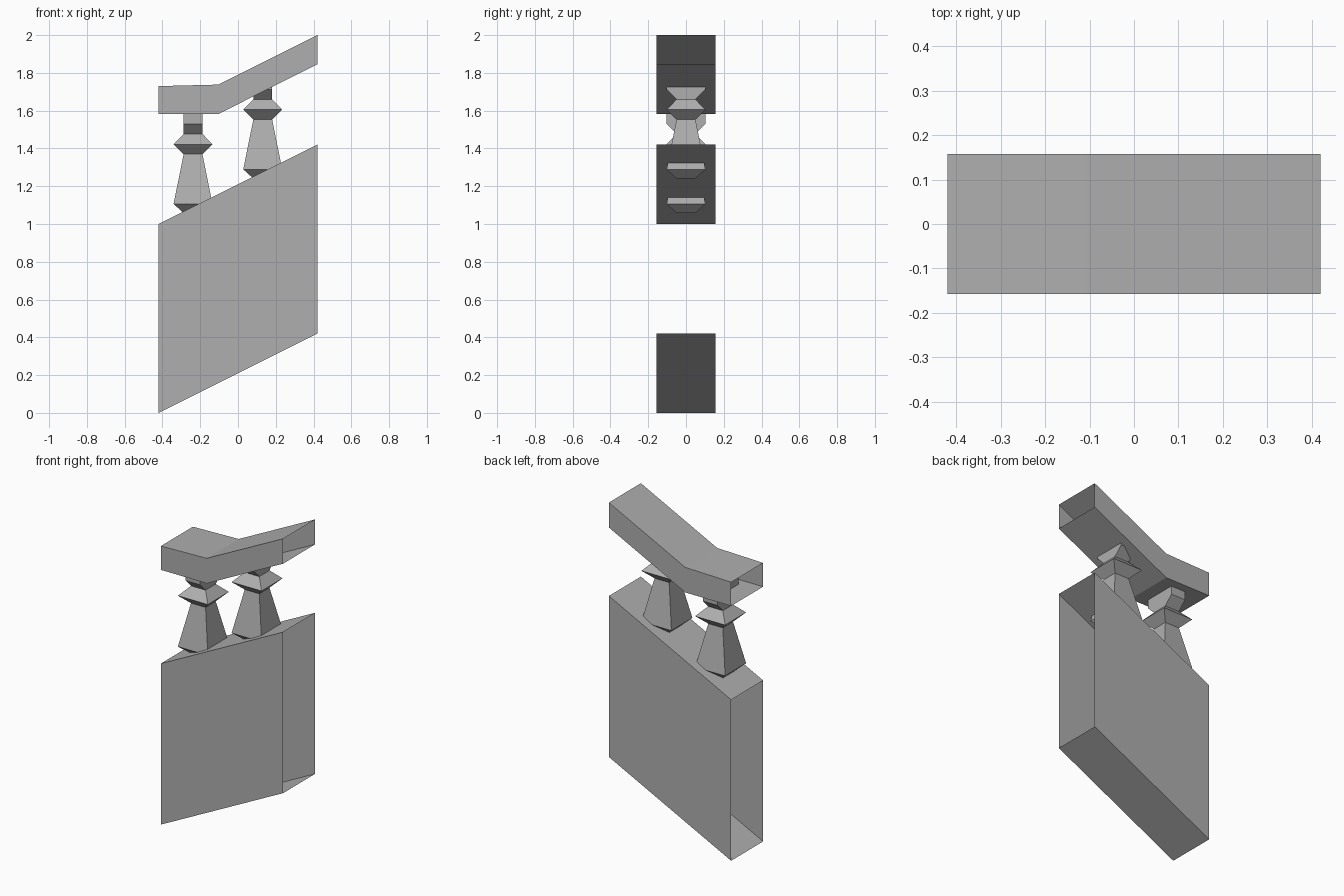
import bpy

if "Cube" in bpy.data.objects:
    bpy.data.objects.remove(bpy.data.objects["Cube"])

HALF_Y = 0.157

# Mid-grey stone shared by every part
stone = bpy.data.materials.new("grey_stone")
stone.diffuse_color = (0.43, 0.43, 0.43, 1.0)
stone.use_nodes = True
stone.node_tree.nodes["Principled BSDF"].inputs["Base Color"].default_value = stone.diffuse_color


def make_object(name, verts, faces):
    mesh = bpy.data.meshes.new(name)
    mesh.from_pydata(verts, [], faces)
    mesh.update()
    mesh.materials.append(stone)
    obj = bpy.data.objects.new(name, mesh)
    bpy.context.collection.objects.link(obj)
    return obj


def open_channel(name, stations):
    """Box tube along x with open ends; stations are (x, bottom z, top z)."""
    verts, faces = [], []
    for x, lo, hi in stations:
        verts += [(x, -HALF_Y, lo), (x, HALF_Y, lo), (x, HALF_Y, hi), (x, -HALF_Y, hi)]
    for s in range(len(stations) - 1):
        a, b = 4 * s, 4 * s + 4
        for i in range(4):
            j = (i + 1) % 4
            faces.append((a + i, a + j, b + j, b + i))
    # ring runs counter-clockwise seen from +x, so flip to face outwards
    return make_object(name, verts, [f[::-1] for f in faces])


def baluster(name, cx, dz):
    """Square turned post; rings are (z, half x, half y)."""
    rings = [(1.058, 0.05, 0.05), (1.106, 0.103, 0.103), (1.37, 0.05, 0.05),
             (1.422, 0.103, 0.103), (1.477, 0.05, 0.05),
             (1.53, 0.05, 0.103), (1.63, 0.05, 0.103)]
    verts, faces = [], []
    for z, hx, hy in rings:
        verts += [(cx + sx * hx, sy * hy, z + dz)
                  for sx, sy in ((-1, -1), (1, -1), (1, 1), (-1, 1))]
    for r in range(len(rings) - 1):
        a, b = 4 * r, 4 * r + 4
        for i in range(4):
            j = (i + 1) % 4
            faces.append((a + i, a + j, b + j, b + i))
    n = len(verts)
    faces += [(3, 2, 1, 0), (n - 4, n - 3, n - 2, n - 1)]
    return make_object(name, verts, faces)


# Sloped base wall, open at both ends
open_channel("base_wall", [(-0.42, 0.0, 1.0), (0.42, 0.42, 1.42)])

# Handrail: level section, then rising with the slope
open_channel("handrail", [(-0.42, 1.582, 1.73), (-0.105, 1.582, 1.738), (0.42, 1.845, 2.0)])

# Two balusters stepping up the slope
for i in range(2):
    baluster(f"baluster_{i + 1}", -0.238 + 0.369 * i, 0.183 * i)
